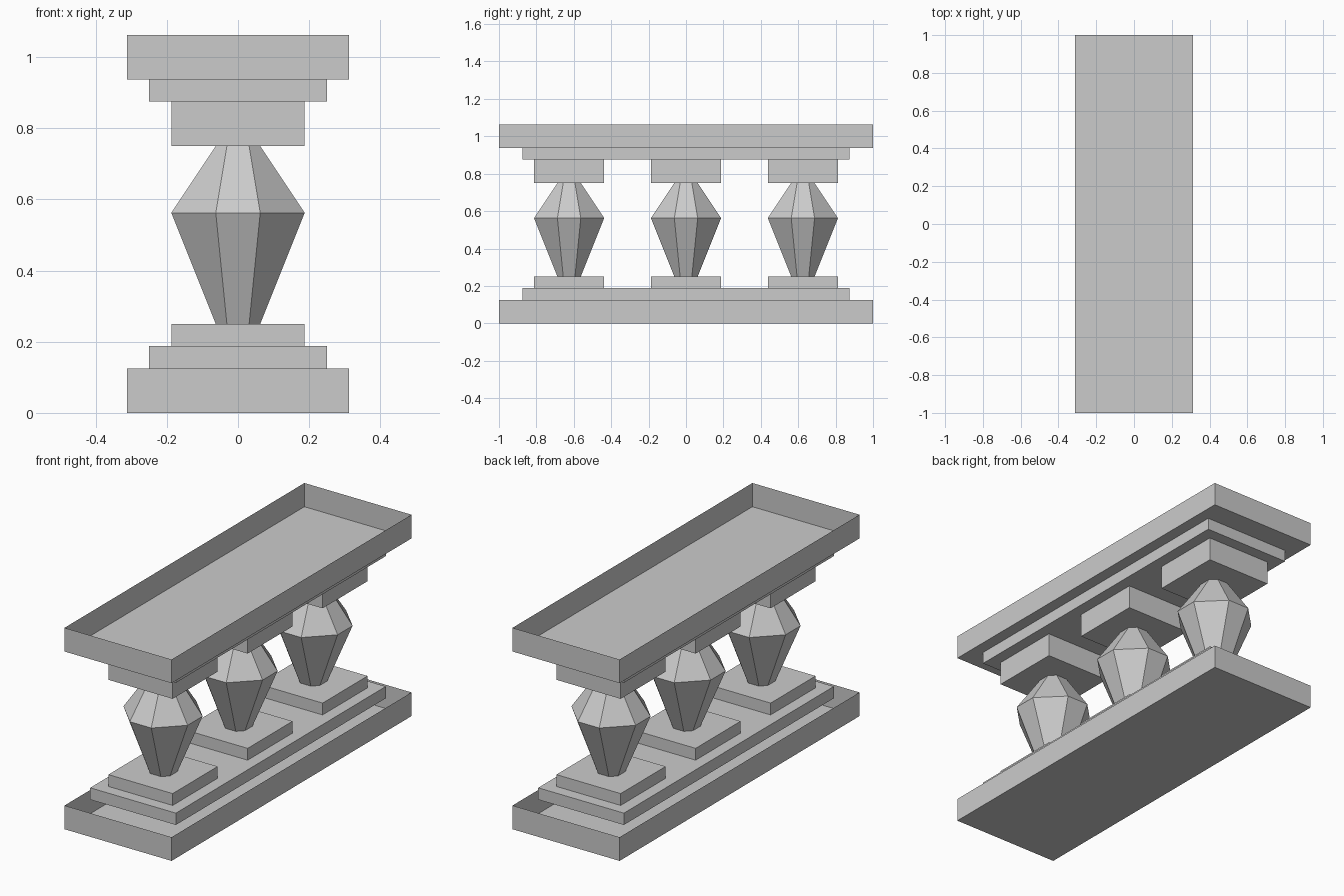
import bpy
import bmesh

cube = bpy.data.objects.get("Cube")
if cube:
    bpy.data.objects.remove(cube, do_unlink=True)

# Single stone colour
stone = bpy.data.materials.new("grey_stone")
stone.use_nodes = True
colour = (0.6, 0.6, 0.6, 1)
stone.diffuse_color = colour
stone.node_tree.nodes["Principled BSDF"].inputs["Base Color"].default_value = colour


def loft(name, rings, y=0, bottom=True, top=True):
    """Join a stack of (outline, height) rings with flat faces."""
    bm = bmesh.new()
    loops = [[bm.verts.new((px, py, z)) for px, py in outline] for outline, z in rings]
    for low, high in zip(loops, loops[1:]):
        for i in range(len(low)):
            j = (i + 1) % len(low)
            bm.faces.new((low[i], low[j], high[j], high[i]))
    if bottom:
        bm.faces.new(loops[0][::-1])
    if top:
        bm.faces.new(loops[-1])
    mesh = bpy.data.meshes.new(name)
    bm.to_mesh(mesh)
    bm.free()
    mesh.materials.append(stone)
    obj = bpy.data.objects.new(name, mesh)
    obj.location.y = y
    bpy.context.collection.objects.link(obj)


def rectangle(hx, hy):
    return [(-hx, -hy), (hx, -hy), (hx, hy), (-hx, hy)]


def octagon(a, b):
    """Square of half width a, its corners cut back to b."""
    return [(-b, -a), (b, -a), (a, -b), (a, b), (b, a), (-b, a), (-a, b), (-a, -b)]


def slab(name, hx, hy, z0, z1, **options):
    outline = rectangle(hx, hy)
    loft(name, [(outline, z0), (outline, z1)], **options)


# Base and rail are shallow trays, open at the top
slab("base_tray", 0.3125, 1, 0, 0.125, top=False)
slab("rail_tray", 0.3125, 1, 0.9375, 1.0625, top=False)

# Long steps above the base and under the rail
slab("base_step", 0.25, 0.875, 0.125, 0.1875)
slab("rail_step", 0.25, 0.875, 0.875, 0.9375, top=False)

# Three balusters, each with a plinth and a cap block
neck = octagon(0.0625, 0.03125)
belly = octagon(0.1875, 0.0625)
for label, y in (("front", -0.625), ("middle", 0), ("back", 0.625)):
    slab(label + "_plinth", 0.1875, 0.1875, 0.1875, 0.25, y=y, bottom=False)
    slab(label + "_cap", 0.1875, 0.1875, 0.75, 0.875, y=y, top=False)
    loft(label + "_baluster", [(neck, 0.25), (belly, 0.5625), (neck, 0.75)],
         y=y, bottom=False, top=False)
